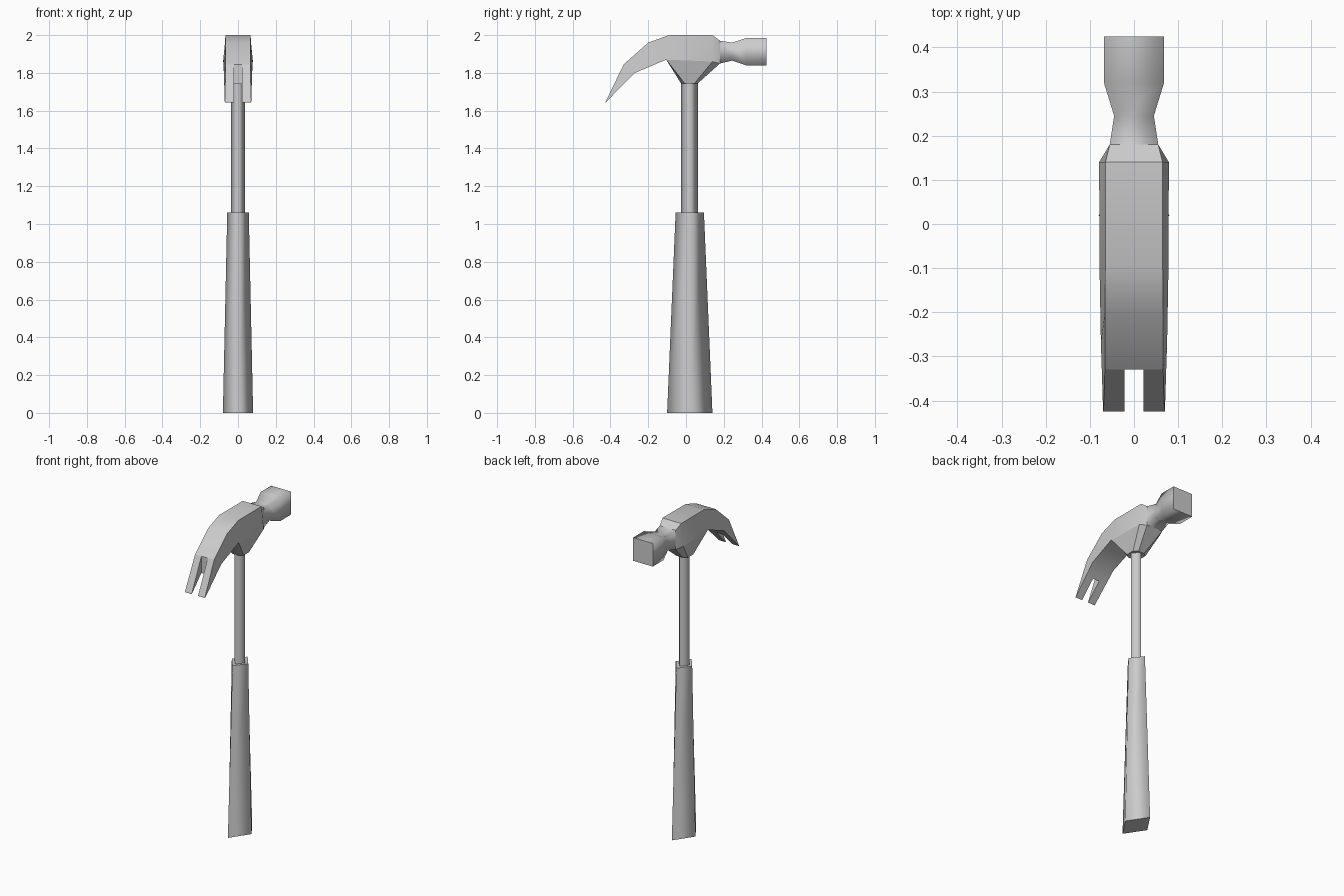
import bpy, bmesh, math

cube = bpy.data.objects.get("Cube")
if cube:
    bpy.data.objects.remove(cube)

steel = bpy.data.materials.new("grey_steel")
steel.use_nodes = True
grey = (0.6, 0.6, 0.6, 1)
steel.diffuse_color = grey
steel.node_tree.nodes["Principled BSDF"].inputs["Base Color"].default_value = grey


def loft(name, rings, angle=None):
    """Skin a row of rings and cap both ends; without an angle only the cap rims stay sharp."""
    bm = bmesh.new()
    loops = [[bm.verts.new(p) for p in ring] for ring in rings]
    n = len(loops[0])
    for a, b in zip(loops, loops[1:]):
        for i in range(n):
            j = (i + 1) % n
            bm.faces.new((a[i], a[j], b[j], b[i]))
    caps = [bm.faces.new(loops[0]), bm.faces.new(loops[-1])]
    bmesh.ops.recalc_face_normals(bm, faces=bm.faces)
    for f in bm.faces:
        f.smooth = f not in caps
    for cap in caps:
        for e in cap.edges:
            e.smooth = False
    mesh = bpy.data.meshes.new(name)
    bm.to_mesh(mesh)
    bm.free()
    mesh.materials.append(steel)
    obj = bpy.data.objects.new(name, mesh)
    bpy.context.collection.objects.link(obj)
    if angle:
        bpy.ops.object.select_all(action="DESELECT")
        obj.select_set(True)
        bpy.context.view_layer.objects.active = obj
        bpy.ops.object.shade_smooth_by_angle(angle=math.radians(angle))
    return obj


def diamond(rx, front, back, z):
    mid = (front + back) / 2
    return [(rx, mid, z), (0, back, z), (-rx, mid, z), (0, front, z)]


def section(top, bottom, wt, wb):
    """Four-cornered slice across the head from (y, z) points and half widths."""
    return [(-wt, *top), (wt, *top), (wb, *bottom), (-wb, *bottom)]


# Handle
loft("grip", [diamond(0.08, -0.1, 0.14, 0), diamond(0.057, -0.055, 0.095, 1.06)])
loft("shaft", [diamond(0.037, -0.027, 0.063, 1.04), diamond(0.037, -0.027, 0.063, 1.78)])

# Head block, arching from the claw root to the neck
loft("head_block", [
    section((-0.33, 1.845), (-0.33, 1.74), 0.066, 0.073),
    section((-0.2, 1.96), (-0.27, 1.80), 0.066, 0.075),
    section((-0.09, 2.0), (-0.105, 1.87), 0.065, 0.078),
    section((0.14, 2.0), (0.14, 1.86), 0.065, 0.079),
    section((0.18, 1.97), (0.18, 1.85), 0.055, 0.055),
], angle=35)

# Claw prongs either side of the nail slot
for side, label in ((1, "left"), (-1, "right")):
    prong = []
    for y, top, bottom, wt, wb in ((-0.33, 1.845, 1.74, 0.066, 0.073),
                                   (-0.425, 1.648, 1.644, 0.069, 0.07)):
        prong.append([(side * 0.022, y, top), (side * wt, y, top),
                      (side * wb, y, bottom), (side * 0.022, y, bottom)])
    loft(label + "_claw", prong, angle=35)

# Cheek narrowing down onto the shaft
upper = [(0.04, -0.105, 1.87), (0.078, -0.105, 1.87), (0.079, 0.14, 1.86), (0.055, 0.18, 1.85)]
lower = [(0.02, -0.027, 1.745), (0.045, -0.008, 1.745), (0.045, 0.045, 1.745), (0.02, 0.063, 1.745)]
loft("cheek", [half + [(-x, y, z) for x, y, z in reversed(half)] for half in (upper, lower)], angle=35)

# Neck and striking face
loft("neck_and_poll", [
    section((y, top), (y, bottom), w, w)
    for y, top, bottom, w in ((0.18, 1.97, 1.85, 0.055), (0.245, 1.96, 1.865, 0.045),
                              (0.32, 1.985, 1.84, 0.068), (0.425, 1.985, 1.84, 0.068))
])
